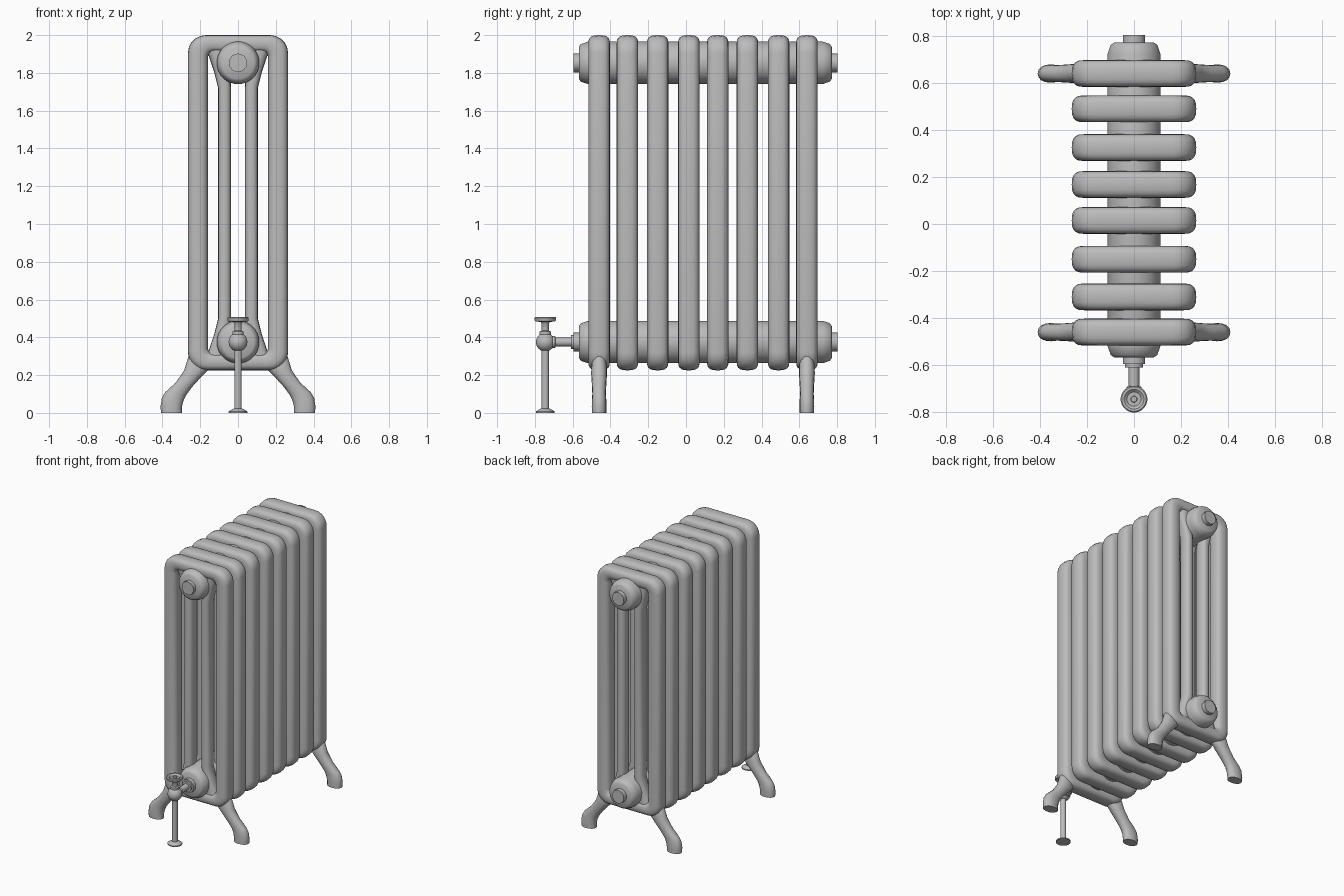
import bpy, bmesh, math
from mathutils import Matrix, Vector

cube = bpy.data.objects.get("Cube")
if cube:
    bpy.data.objects.remove(cube, do_unlink=True)

GREY = (0.5, 0.5, 0.5, 1)
iron = bpy.data.materials.new("grey iron")
iron.diffuse_color = GREY
iron.use_nodes = True
iron.node_tree.nodes["Principled BSDF"].inputs["Base Color"].default_value = GREY


def loft(name, rings, closed=False, angle=40):
    """Skin a list of equal rings; closed joins the last ring to the first."""
    bm = bmesh.new()
    loops = [[bm.verts.new(p) for p in ring] for ring in rings]
    pairs = list(zip(loops, loops[1:]))
    if closed:
        pairs.append((loops[-1], loops[0]))
    for a, b in pairs:
        for i in range(len(a)):
            j = (i + 1) % len(a)
            bm.faces.new((a[i], a[j], b[j], b[i]))
    if not closed:
        bm.faces.new(loops[0])
        bm.faces.new(loops[-1])
    bmesh.ops.recalc_face_normals(bm, faces=bm.faces)
    mesh = bpy.data.meshes.new(name)
    bm.to_mesh(mesh)
    bm.free()
    mesh.materials.append(iron)
    ob = bpy.data.objects.new(name, mesh)
    bpy.context.collection.objects.link(ob)
    bpy.ops.object.select_all(action='DESELECT')
    ob.select_set(True)
    bpy.context.view_layer.objects.active = ob
    bpy.ops.object.shade_smooth_by_angle(angle=math.radians(angle))
    return ob


def copy(ob, name, matrix):
    """Duplicate a part with its geometry moved or mirrored."""
    mesh = ob.data.copy()
    mesh.transform(matrix)
    if matrix.determinant() < 0:
        mesh.flip_normals()
    twin = bpy.data.objects.new(name, mesh)
    bpy.context.collection.objects.link(twin)
    return twin


def turned(name, profile, base, along_y=False, sides=24):
    """Turned part from (radius, distance) pairs along z or y."""
    rings = []
    for r, d in profile:
        ring = []
        for i in range(sides):
            t = math.tau * (i + 0.5) / sides
            u, v = r * math.cos(t), r * math.sin(t)
            ring.append(Vector(base) + Vector((u, d, v) if along_y else (u, v, d)))
        rings.append(ring)
    return loft(name, rings)


def rounded_loop(hw, low, high, r, y, steps=5):
    """Rounded rectangle in the xz plane."""
    pts = []
    for k, (sx, top) in enumerate([(1, 1), (-1, 1), (-1, 0), (1, 0)]):
        cx, cz = sx * (hw - r), high - r if top else low + r
        for i in range(steps + 1):
            t = math.pi / 2 * (k + i / steps)
            pts.append((cx + r * math.cos(t), y, cz + r * math.sin(t)))
    return pts


def soft(t, power):
    """Point on a unit superellipse."""
    c, s = math.cos(t), math.sin(t)
    return (math.copysign(abs(c) ** power, c), math.copysign(abs(s) ** power, s))


def strut(name, spans, y, half, power=0.8, sides=16):
    """Limb between pairs of outer and inner edge points, with given half depths."""
    rings = []
    for (ox, oz, ix, iz), h in zip(spans, half):
        ring = []
        for i in range(sides):
            c, s = soft(math.tau * i / sides, power)
            ring.append(((ox + ix) / 2 + c * (ox - ix) / 2, y + s * h,
                         (oz + iz) / 2 + c * (oz - iz) / 2))
        rings.append(ring)
    return loft(name, rings, angle=50)


# Column frames with a rounded tube section
COLUMNS = [-0.46, -0.31, -0.15, 0.015, 0.168, 0.325, 0.49, 0.64]
frame_rings = []
for i in range(20):
    c, s = soft(math.tau * i / 20, 0.72)
    inset = 0.053 * (1 - c)
    frame_rings.append(rounded_loop(0.265 - inset, 0.225 + inset * 0.85, 2 - inset * 0.85,
                                    0.095 - inset * 0.62, s * 0.057))
frame = loft("column_frame_1", frame_rings, closed=True, angle=60)

# Slim inner tubes, flared at both ends
tube = strut("inner_tube_left_1",
             [(0.175, 1.93, 0.06, 1.93), (0.155, 1.89, 0.05, 1.89), (0.125, 1.80, 0.04, 1.80),
              (0.105, 1.72, 0.037, 1.72), (0.105, 0.50, 0.037, 0.50), (0.125, 0.42, 0.04, 0.42),
              (0.155, 0.33, 0.05, 0.33), (0.175, 0.29, 0.06, 0.29)],
             0, [0.045] * 8)
flip = Matrix.Scale(-1, 4, Vector((1, 0, 0)))
other_tube = copy(tube, "inner_tube_right_1", flip)
for n, y in enumerate(COLUMNS[1:], 2):
    move = Matrix.Translation((0, y, 0))
    copy(frame, f"column_frame_{n}", move)
    copy(tube, f"inner_tube_left_{n}", move)
    copy(other_tube, f"inner_tube_right_{n}", move)
for ob in (frame, tube, other_tube):
    ob.data.transform(Matrix.Translation((0, COLUMNS[0], 0)))

# Headers through all columns, with end plugs
for label, z in (("upper", 1.853), ("lower", 0.375)):
    turned(label + "_header",
           [(0.085, -0.567), (0.1, -0.557), (0.113, -0.52),
            (0.113, 0.725), (0.1, 0.762), (0.085, 0.772)], (0, 0, z), True)
    turned(label + "_back_plug", [(0.05, 0.76), (0.05, 0.803)], (0, 0, z), True, 10)
    turned(label + "_front_plug", [(0.05, -0.596), (0.05, -0.56)], (0, 0, z), True, 10)

# Splayed legs under the end columns
leg_spans = [(0.235, 0.335, 0.13, 0.25), (0.262, 0.30, 0.15, 0.235),
             (0.285, 0.225, 0.195, 0.19), (0.33, 0.16, 0.245, 0.135),
             (0.385, 0.11, 0.277, 0.09), (0.403, 0.08, 0.29, 0.06),
             (0.41, 0.035, 0.297, 0.03), (0.408, 0, 0.297, 0)]
for label, y in (("front", COLUMNS[0]), ("back", COLUMNS[-1])):
    leg = strut(label + "_left_leg", leg_spans, y,
                [0.03, 0.04, 0.042, 0.038, 0.036, 0.038, 0.039, 0.038], 0.9)
    copy(leg, label + "_right_leg", flip)

# Valve: riser, ball body, handwheel and link to the lower header
VALVE = (0, -0.745, 0)
turned("riser_pipe", [(0.02, 0.005), (0.02, 0.36)], VALVE, sides=16)
turned("floor_flange", [(0.05, 0), (0.05, 0.008), (0.03, 0.02), (0.02, 0.024)], VALVE)
ball = [(0.05 * math.sin(math.pi * i / 12), 0.375 - 0.05 * math.cos(math.pi * i / 12))
        for i in range(1, 12)]
turned("valve_body", ball, VALVE)
turned("valve_collar", [(0.03, 0.41), (0.03, 0.43), (0.02, 0.435), (0.02, 0.475), (0.03, 0.487)],
       VALVE, sides=16)
turned("handwheel", [(0.03, 0.482), (0.052, 0.484), (0.057, 0.49), (0.057, 0.503), (0.052, 0.508),
                     (0.042, 0.508), (0.03, 0.497), (0.014, 0.497), (0.012, 0.504)], VALVE)
turned("link_pipe", [(0.032, -0.71), (0.032, -0.693), (0.023, -0.69), (0.023, -0.61),
                     (0.038, -0.61), (0.038, -0.59)], (0, 0, 0.375), True)
